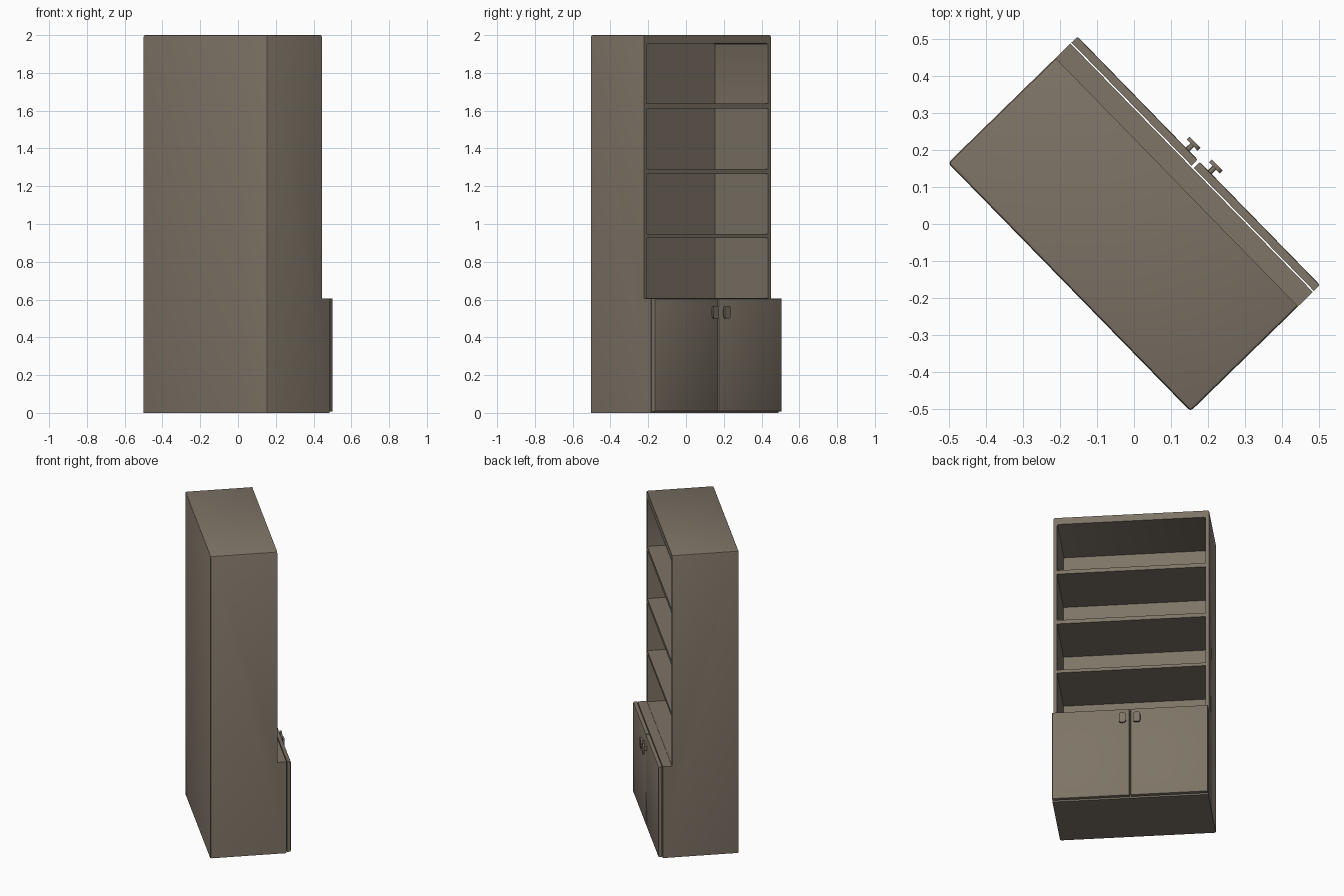
import bpy, bmesh, math
from mathutils import Matrix

if "Cube" in bpy.data.objects:
    bpy.data.objects.remove(bpy.data.objects["Cube"])

TURN = Matrix.Rotation(math.radians(-45.7), 4, 'Z')   # the cabinet stands at an angle
W, BACK, FRONT = 0.47, -0.245, 0.245                  # half width, back and front planes
UPPER, BODY = 0.162, 0.218                            # front of shelving, front of base
STEP, TOP = 0.605, 2.0

wood = bpy.data.materials.new("grey brown wood")
wood.use_nodes = True
colour = (0.21, 0.175, 0.135, 1)
wood.diffuse_color = colour
wood.node_tree.nodes["Principled BSDF"].inputs["Base Color"].default_value = colour


def make(name, bm):
    bmesh.ops.recalc_face_normals(bm, faces=bm.faces)
    mesh = bpy.data.meshes.new(name)
    bm.to_mesh(mesh)
    bm.free()
    mesh.materials.append(wood)
    ob = bpy.data.objects.new(name, mesh)
    bpy.context.collection.objects.link(ob)
    return ob


def bevel(bm, rule, width, segments=1):
    edges = [e for e in bm.edges if rule(*[v.co for v in e.verts])]
    bmesh.ops.bevel(bm, geom=edges, offset=width, segments=segments,
                    profile=0.5, affect='EDGES')


def box(x0, x1, y0, y1, z0, z1):
    bm = bmesh.new()
    bmesh.ops.create_cube(bm, size=1)
    for v in bm.verts:
        v.co = (x1 if v.co.x > 0 else x0, y1 if v.co.y > 0 else y0, z1 if v.co.z > 0 else z0)
    return bm


def along(a, b, axis):
    return abs(a[axis] - b[axis]) > 1e-4


# Carcass: stepped side profile drawn across the full width
bm = bmesh.new()
profile = [(BACK, 0), (BODY, 0), (BODY, STEP), (UPPER, STEP), (UPPER, TOP), (BACK, TOP)]
face = bm.faces.new([bm.verts.new((-W, y, z)) for y, z in profile])
sweep = bmesh.ops.extrude_face_region(bm, geom=[face])
bmesh.ops.translate(bm, vec=(2 * W, 0, 0),
                    verts=[g for g in sweep["geom"] if isinstance(g, bmesh.types.BMVert)])


def outer_edge(a, b):
    at_back = abs(a.y - BACK) < 1e-4 and abs(b.y - BACK) < 1e-4
    at_top = abs(a.z - TOP) < 1e-4 and abs(b.z - TOP) < 1e-4
    return (at_back and (at_top or along(a, b, 2))) or (at_top and along(a, b, 1))


bevel(bm, outer_edge, 0.0095, 2)
carcass = make("bookcase_carcass", bm)

# Four open compartments, leaving shelves flush with the frame
for i, (z0, z1) in enumerate([(0.608, 0.926), (0.947, 1.266), (1.292, 1.611), (1.637, 1.955)]):
    bm = box(-0.449, 0.449, -0.24, 0.4, z0, z1)
    if i == 3:
        bevel(bm, lambda a, b: along(a, b, 1) and a.z > 1.9, 0.011, 2)
    cutter = make("compartment_cutter", bm)
    cutter.hide_render = True
    mod = carcass.modifiers.new("compartment", 'BOOLEAN')
    mod.operation, mod.solver, mod.object = 'DIFFERENCE', 'EXACT', cutter
    bpy.context.view_layer.objects.active = carcass
    bpy.ops.object.modifier_apply(modifier=mod.name)
    bpy.data.objects.remove(cutter)
parts = [carcass]

# Doors, with a knob on each beside the central gap
for side, s in (("right", -1), ("left", 1)):
    x0, x1 = sorted((s * 0.004, s * W))
    bm = box(x0, x1, 0.222, FRONT, 0.008, STEP)
    bevel(bm, lambda a, b: a.y > 0.24 and b.y > 0.24, 0.005, 2)
    parts.append(make(side + "_door", bm))

    c = s * 0.043
    bm = box(c - 0.021, c + 0.021, 0.262, 0.273, 0.50, 0.566)
    bevel(bm, lambda a, b: along(a, b, 1), 0.012, 3)
    parts.append(make(side + "_knob_plate", bm))

    bm = box(c - 0.007, c + 0.007, FRONT - 0.005, 0.264, 0.518, 0.548)
    bevel(bm, lambda a, b: along(a, b, 1), 0.005, 2)
    parts.append(make(side + "_knob_stem", bm))

for ob in parts:
    ob.data.transform(TURN)
    bpy.ops.object.select_all(action='DESELECT')
    ob.select_set(True)
    bpy.context.view_layer.objects.active = ob
    bpy.ops.object.shade_smooth_by_angle(angle=math.radians(30))
